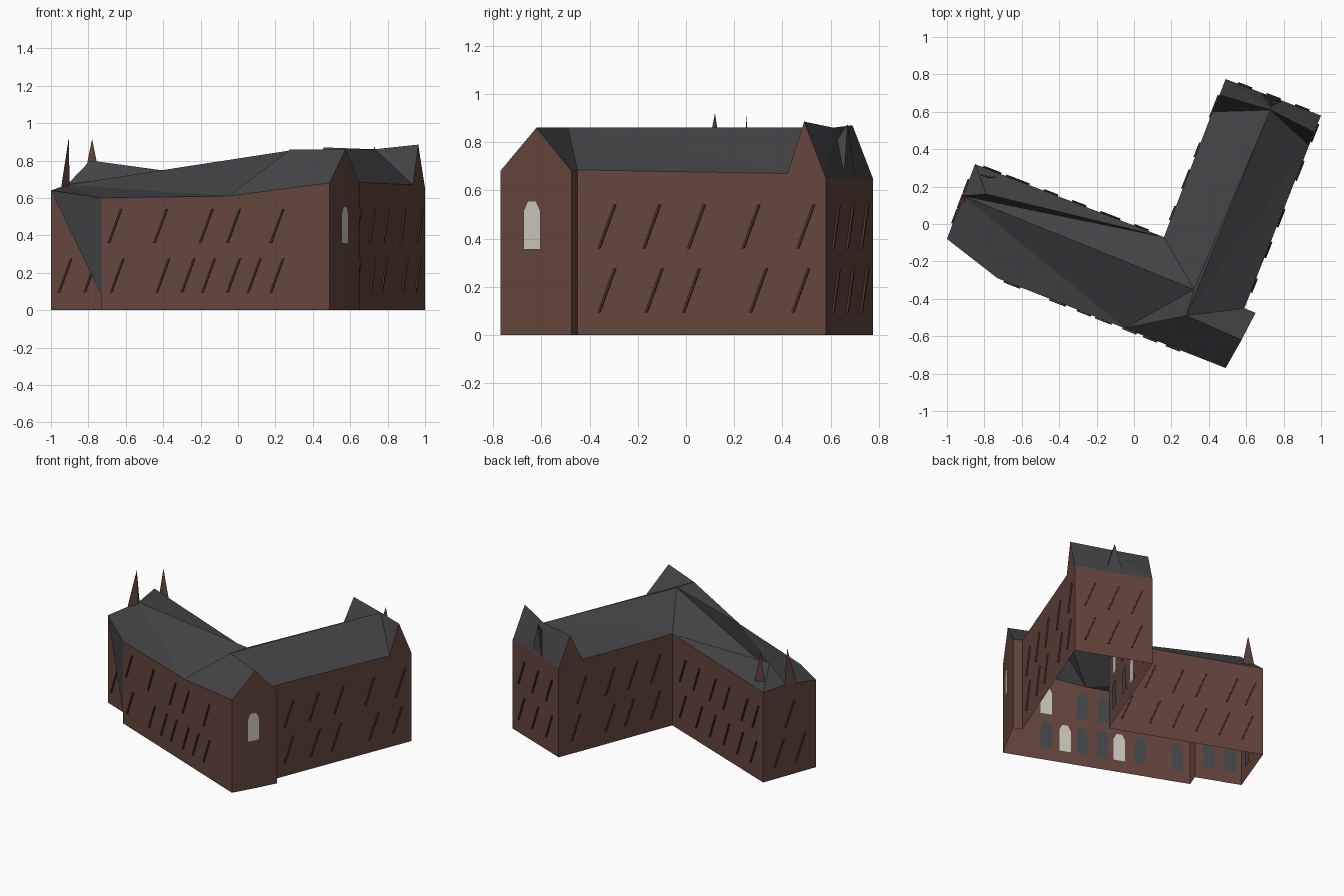
import bpy
from mathutils import Vector

if "Cube" in bpy.data.objects:
    bpy.data.objects.remove(bpy.data.objects["Cube"])


def material(name, rgb):
    m = bpy.data.materials.new(name)
    m.use_nodes = True
    m.diffuse_color = (*rgb, 1)
    m.node_tree.nodes["Principled BSDF"].inputs["Base Color"].default_value = (*rgb, 1)
    return m


brick = material("brick", (0.13, 0.06, 0.046))
slate = material("slate", (0.058, 0.058, 0.064))
glass = material("dark_glass", (0.06, 0.066, 0.072))
cream = material("lit_glass", (0.6, 0.58, 0.5))
shadow_brick = material("dark_brick", (0.07, 0.035, 0.029))


def build(name, verts, faces, mat):
    mesh = bpy.data.meshes.new(name)
    mesh.from_pydata([tuple(v) for v in verts], [], faces)
    mesh.materials.append(mat)
    obj = bpy.data.objects.new(name, mesh)
    bpy.context.collection.objects.link(obj)


# Eave points, counter-clockwise round the building, gable peaks included
eave = {
    "front_left": (-0.73, -0.29, 0.60),
    "front_mid": (-0.05, -0.557, 0.61),
    "south_a": (0.49, -0.77, 0.68),
    "south_peak": (0.575, -0.62, 0.86),
    "south_b": (0.65, -0.475, 0.68),
    "east_start": (0.59, -0.45, 0.685),
    "east_gable": (0.936, 0.42, 0.67),
    "east_peak": (0.964, 0.49, 0.885),
    "north_east": (1.0, 0.58, 0.65),
    "north_west": (0.49, 0.775, 0.65),
    "west_peak": (0.457, 0.69, 0.87),
    "west_gable": (0.42, 0.60, 0.67),
    "inner": (0.16, -0.07, 0.67),
    "wing_north": (-0.85, 0.32, 0.66),
    "wing_end": (-0.914, 0.15, 0.67),
    "wing_south": (-1.0, -0.08, 0.64),
    "notch": (-0.695, -0.20, 0.60),
}
ring = [Vector(p) for p in eave.values()]
count = len(ring)
ground = [Vector((p.x, p.y, 0)) for p in ring]
build("walls", ground + ring,
      [(i, (i + 1) % count, count + (i + 1) % count, count + i) for i in range(count)], brick)

# Roof slopes joining the eaves to the ridge points
points = dict(eave,
              ridge_south=(0.28, -0.49, 0.86),
              ridge_join=(0.32, -0.35, 0.86),
              ridge_north=(0.73, 0.61, 0.86),
              wing_hump=(-0.79, 0.16, 0.80),
              flap_tip=(-0.73, -0.29, 0.08))
slopes = [
    ("wing_end", "wing_south", "front_left"),
    ("wing_end", "front_left", "front_mid"),
    ("wing_end", "front_mid", "ridge_join"),
    ("front_mid", "ridge_south", "ridge_join"),
    ("front_mid", "south_a", "south_peak", "ridge_south"),
    ("ridge_south", "south_peak", "south_b", "east_start"),
    ("ridge_south", "east_start", "east_gable"),
    ("ridge_south", "east_gable", "ridge_north"),
    ("ridge_south", "ridge_north", "ridge_join"),
    ("east_gable", "east_peak", "ridge_north"),
    ("east_peak", "north_east", "ridge_north"),
    ("north_east", "north_west", "ridge_north"),
    ("north_west", "west_peak", "ridge_north"),
    ("west_peak", "west_gable", "ridge_north"),
    ("west_gable", "inner", "ridge_north"),
    ("inner", "ridge_join", "ridge_north"),
    ("wing_end", "ridge_join", "inner"),
    ("wing_end", "inner", "wing_hump"),
    ("wing_hump", "inner", "wing_north"),
    ("wing_hump", "wing_north", "wing_end"),
    ("wing_south", "flap_tip", "front_left"),
]
names = list(points)
build("roof", points.values(), [[names.index(n) for n in slope] for slope in slopes], slate)


# Small pointed dormers standing on the eaves
def dormer(name, a, b, peak, back, mat):
    build(name, [a, b, peak, back], [(0, 1, 2), (1, 3, 2), (3, 0, 2)], mat)


dormer("west_dormer", (-0.91, 0.16, 0.66), (-0.945, 0.07, 0.66), (-0.905, 0.12, 0.92),
       (-0.9, 0.13, 0.66), brick)
dormer("wing_dormer", (-0.73, 0.25, 0.67), (-0.83, 0.265, 0.67), (-0.78, 0.25, 0.915),
       (-0.78, 0.245, 0.67), brick)
dormer("north_dormer", (0.79, 0.655, 0.66), (0.68, 0.70, 0.66), (0.73, 0.67, 0.875),
       (0.73, 0.62, 0.80), slate)


# Windows: arched pane on the inner face, slanted rib on the outer face
def frame(start, end):
    a, b = Vector(points[start]), Vector(points[end])
    a.z = b.z = 0
    d = (b - a).normalized()
    return a, b, d, Vector((d.y, -d.x, 0))


pane_shape = [(-0.04, -0.10), (0.04, -0.10), (0.04, 0.06), (0.02, 0.10), (-0.02, 0.10), (-0.04, 0.06)]


def pane(name, centre, d, n, offset, mat):
    build(name, [centre + d * u + n * offset + Vector((0, 0, v)) for u, v in pane_shape],
          [range(len(pane_shape))], mat)


def rib(name, centre, d, n):
    reach = d * 0.036 + Vector((0, 0, 0.092))
    half = d * 0.005
    verts = [centre - reach - half, centre - reach + half, centre + reach + half, centre + reach - half]
    verts += [v + n * 0.009 for v in verts]
    build(name, verts, [(4, 5, 6, 7), (0, 1, 5, 4), (1, 2, 6, 5), (2, 3, 7, 6), (3, 0, 4, 7)],
          shadow_brick)


rows = (0.185, 0.45)
layout = [
    ("front", "front_left", "south_a",
     ((0.07, 0.27, 0.38, 0.47, 0.58, 0.67, 0.77), (0.06, 0.26, 0.46, 0.58, 0.77))),
    ("east", "east_start", "north_east",
     ((0.12, 0.31, 0.46, 0.73, 0.9), (0.12, 0.3, 0.48, 0.7, 0.92))),
    ("north", "north_east", "north_west", ((0.2, 0.5, 0.8), (0.2, 0.5, 0.8))),
    ("court", "north_west", "inner", ((0.15, 0.45, 0.62, 0.85), (0.2, 0.45, 0.65, 0.85))),
    ("wing", "inner", "wing_north",
     ((0.12, 0.3, 0.45, 0.6, 0.75, 0.9), (0.12, 0.27, 0.45, 0.6, 0.8, 0.92))),
    ("end", "wing_north", "wing_south", ((0.3, 0.7), (0.5,))),
    ("recess", "wing_south", "notch", ((0.25, 0.7), ())),
]
number = 0
for label, start, end, spots in layout:
    a, b, d, n = frame(start, end)
    for z, row in zip(rows, spots):
        for t in row:
            number += 1
            centre = a.lerp(b, t) + Vector((0, 0, z))
            pane(f"{label}_window_{number}", centre, d, n, -0.008,
                 cream if number % 3 == 0 else glass)
            rib(f"{label}_window_rib_{number}", centre, d, n)

# Lit window on the south gable, visible on both sides
a, b, d, n = frame("south_a", "south_b")
gable_centre = a.lerp(b, 0.46) + Vector((0, 0, 0.455))
pane("gable_window", gable_centre, d, n, 0.01, cream)
pane("gable_window_inside", gable_centre, d, n, -0.008, cream)
